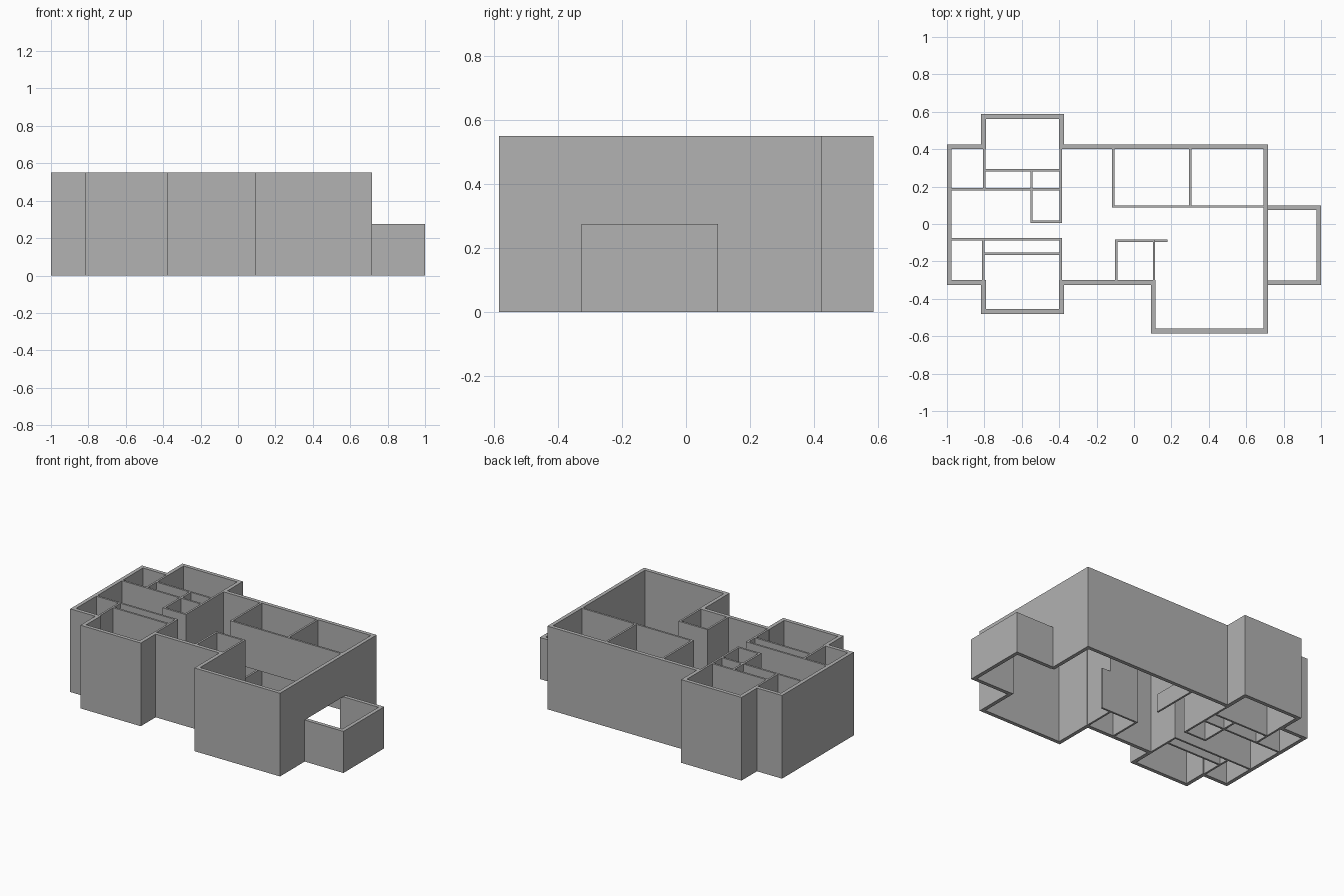
import bpy, bmesh
from mathutils import Vector

if "Cube" in bpy.data.objects:
    bpy.data.objects.remove(bpy.data.objects["Cube"])

H = 0.55      # full wall height
LOW = 0.275   # door head and annex height
T = 0.025     # outer wall thickness
P = 0.013     # partition thickness

grey = bpy.data.materials.new("wall_grey")
grey.diffuse_color = (0.445, 0.445, 0.445, 1)
grey.use_nodes = True
grey.node_tree.nodes["Principled BSDF"].inputs["Base Color"].default_value = grey.diffuse_color


def finish(name, bm):
    bmesh.ops.recalc_face_normals(bm, faces=bm.faces)
    mesh = bpy.data.meshes.new(name)
    bm.to_mesh(mesh)
    bm.free()
    mesh.materials.append(grey)
    ob = bpy.data.objects.new(name, mesh)
    bpy.context.collection.objects.link(ob)
    return ob


def box(name, x0, x1, y0, y1, z0=0.0, z1=H):
    bm = bmesh.new()
    bmesh.ops.create_cube(bm, size=1)
    for v in bm.verts:
        v.co = ((x0 + x1) / 2 + v.co.x * (x1 - x0),
                (y0 + y1) / 2 + v.co.y * (y1 - y0),
                (z0 + z1) / 2 + v.co.z * (z1 - z0))
    return finish(name, bm)


def wall_path(name, pts, z1):
    """Wall along a counterclockwise outer outline, thickened inwards with square corners."""
    pts = [Vector(p) for p in pts]
    left = []
    for a, b in zip(pts, pts[1:]):
        d = (b - a).normalized()
        left.append(Vector((-d.y, d.x)))
    inner = []
    for i, p in enumerate(pts):
        if i == 0:
            off = left[0]
        elif i == len(pts) - 1:
            off = left[-1]
        else:
            off = left[i - 1] + left[i]
        inner.append(p + off * T)
    bm = bmesh.new()
    rings = [[bm.verts.new((o.x, o.y, 0)), bm.verts.new((n.x, n.y, 0)),
              bm.verts.new((n.x, n.y, z1)), bm.verts.new((o.x, o.y, z1))]
             for o, n in zip(pts, inner)]
    for r, s in zip(rings, rings[1:]):
        for k in range(4):
            m = (k + 1) % 4
            bm.faces.new((r[k], r[m], s[m], s[k]))
    bm.faces.new(rings[0])
    bm.faces.new(rings[-1])
    return finish(name, bm)


def along_x(name, x0, x1, y, z0=0.0, z1=H):
    box(name, x0, x1, y - P / 2, y + P / 2, z0, z1)


def along_y(name, x, y0, y1, z0=0.0, z1=H):
    box(name, x - P / 2, x + P / 2, y0, y1, z0, z1)


# Outer shell, open where the annex joins the house
wall_path("outer_wall", [
    (0.717, 0.08), (0.717, 0.425), (-0.375, 0.425), (-0.375, 0.587),
    (-0.817, 0.587), (-0.817, 0.425), (-1, 0.425), (-1, -0.325),
    (-0.817, -0.325), (-0.817, -0.48), (-0.375, -0.48), (-0.375, -0.325),
    (0.09, -0.325), (0.09, -0.585), (0.717, -0.585), (0.717, -0.30)], H)
box("annex_lintel", 0.717 - T, 0.717, -0.30, 0.08, LOW, H)

# Low annex on the right
wall_path("annex_wall", [(0.717, -0.327), (1, -0.327), (1, 0.1), (0.717, 0.1)], LOW)

# Back left rooms and closet
along_x("back_closet_wall", -0.80, -0.39, 0.288)
along_y("back_left_partition", -0.80, 0.18, 0.41)
along_x("back_hall_wall", -0.98, -0.39, 0.186)
along_y("back_room_wall", -0.392, 0.005, 0.41)
along_y("closet_side", -0.548, 0.005, 0.288)
along_x("closet_front", -0.5545, -0.3855, 0.0115)

# Front left rooms
along_x("front_hall_wall", -0.98, -0.3855, -0.082)
along_x("front_closet_wall", -0.80, -0.39, -0.158)
along_y("front_left_partition", -0.805, -0.31, -0.082)
along_y("front_room_wall", -0.392, -0.31, -0.082)

# Hanging partitions at the back right, with a low counter under one end
along_x("hanging_wall", -0.1185, 0.70, 0.0935, LOW, H)
along_y("hanging_side", -0.112, 0.0935, 0.41, LOW, H)
along_y("hanging_divider", 0.30, 0.0935, 0.41, LOW, H)
along_y("low_counter", -0.112, 0.087, 0.41, 0, 0.12)

# Entry closet and its low stub wall
along_x("entry_back", -0.1005, 0.1135, -0.0895)
along_x("entry_stub", 0.1135, 0.178, -0.0895, 0, LOW)
along_y("entry_left", -0.094, -0.31, -0.0895)
along_y("entry_right", 0.107, -0.31, -0.0895)
